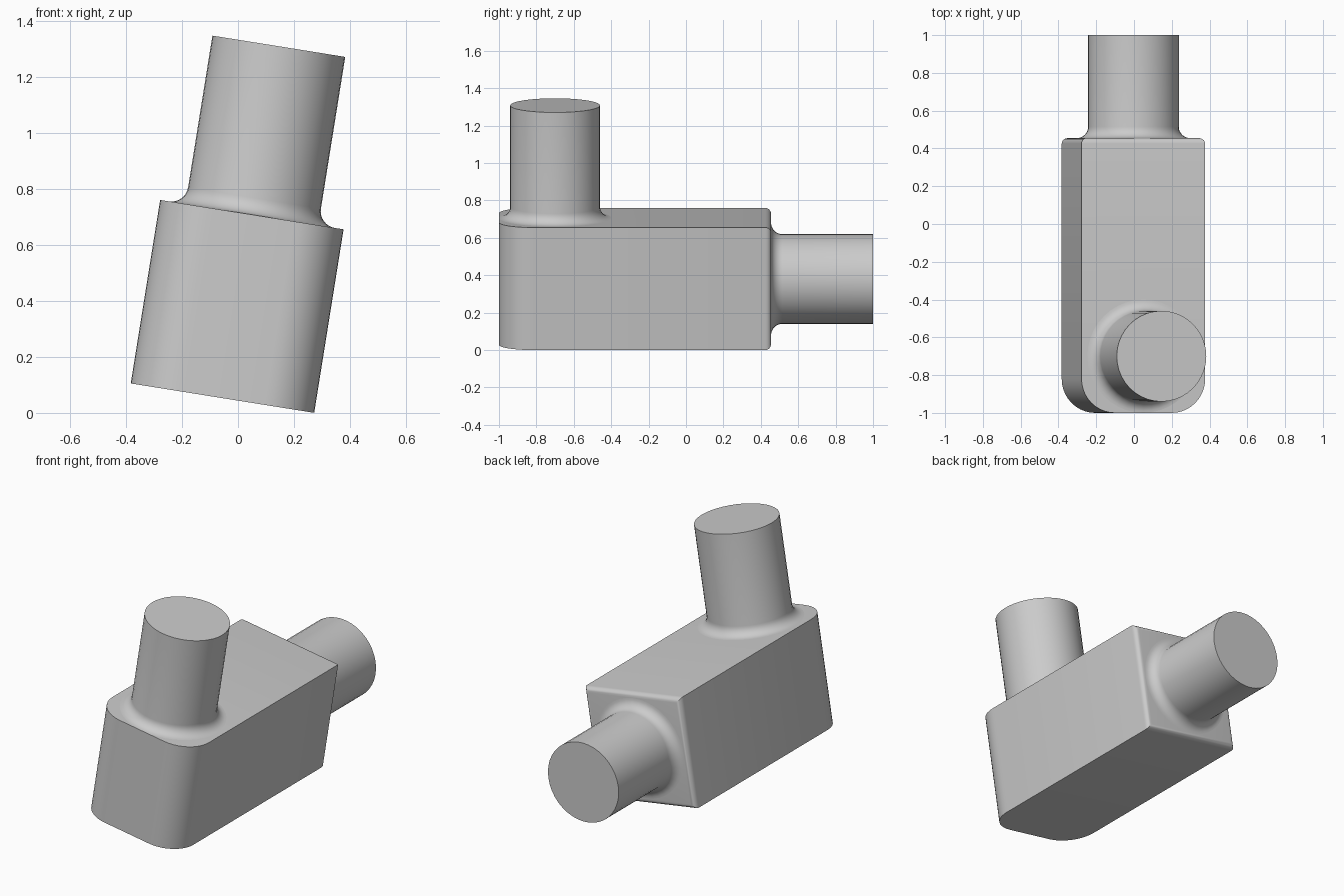
import bpy, bmesh, math
from mathutils import Matrix, Vector

cube = bpy.data.objects.get("Cube")
if cube:
    bpy.data.objects.remove(cube, do_unlink=True)

grey = bpy.data.materials.new("plain grey")
grey.use_nodes = True
grey.diffuse_color = (0.6, 0.6, 0.6, 1)
grey.node_tree.nodes["Principled BSDF"].inputs["Base Color"].default_value = (0.6, 0.6, 0.6, 1)

HALF = 0.3315             # half width and half height of the block
FRONT, BACK = -1.0, 0.455
RADIUS, FILLET, SIDES = 0.24, 0.06, 40
TILT = Matrix.Translation((-0.003, 0, 0.38)) @ Matrix.Rotation(math.radians(9.1), 4, 'Y')


def finish(bm, name):
    bmesh.ops.recalc_face_normals(bm, faces=bm.faces)
    bm.transform(TILT)
    mesh = bpy.data.meshes.new(name)
    bm.to_mesh(mesh)
    bm.free()
    mesh.materials.append(grey)
    obj = bpy.data.objects.new(name, mesh)
    bpy.context.collection.objects.link(obj)
    bpy.ops.object.select_all(action='DESELECT')
    obj.select_set(True)
    bpy.context.view_layer.objects.active = obj
    bpy.ops.object.shade_smooth_by_angle(angle=math.radians(30))
    return obj


def round_edges(bm, edges, radius, segments):
    bmesh.ops.bevel(bm, geom=edges, offset=radius, offset_type='OFFSET',
                    segments=segments, profile=0.5, affect='EDGES')


# Block: large rounded front corners, small round around the back face
bm = bmesh.new()
bmesh.ops.create_cube(bm, size=1)
bm.transform(Matrix.Translation((0, (FRONT + BACK) / 2, 0))
             @ Matrix.Diagonal((2 * HALF, BACK - FRONT, 2 * HALF, 1)))
upright = [e for e in bm.edges
           if all(v.co.y < 0 for v in e.verts)
           and abs(e.verts[0].co.z - e.verts[1].co.z) > HALF]
round_edges(bm, upright, 0.18, 10)
rim = [e for e in bm.edges if all(v.co.y > BACK - 0.001 for v in e.verts)]
round_edges(bm, rim, 0.03, 5)
finish(bm, "block")


def pipe(name, length, placement):
    """Solid round pipe along +z with a concave fillet at its foot."""
    profile = []
    for i in range(9):
        a = math.pi / 2 * i / 8
        profile.append((RADIUS + FILLET * (1 - math.sin(a)), FILLET * (1 - math.cos(a))))
    profile.append((RADIUS, length))
    bm = bmesh.new()
    rings = [[bm.verts.new((r * math.cos(t), r * math.sin(t), z))
              for t in (2 * math.pi * k / SIDES for k in range(SIDES))]
             for r, z in profile]
    for low, high in zip(rings, rings[1:]):
        for k in range(SIDES):
            n = (k + 1) % SIDES
            bm.faces.new((low[k], low[n], high[n], high[k]))
    bm.faces.new(rings[-1])
    bm.transform(placement)
    return finish(bm, name)


# Upright pipe near the front, level pipe out of the back
pipe("upper_pipe", 0.94 - HALF, Matrix.Translation((0, -0.70, HALF)))
pipe("back_pipe", 1.0 - BACK,
     Matrix.Translation((0, BACK, 0)) @ Matrix.Rotation(-math.pi / 2, 4, 'X'))
